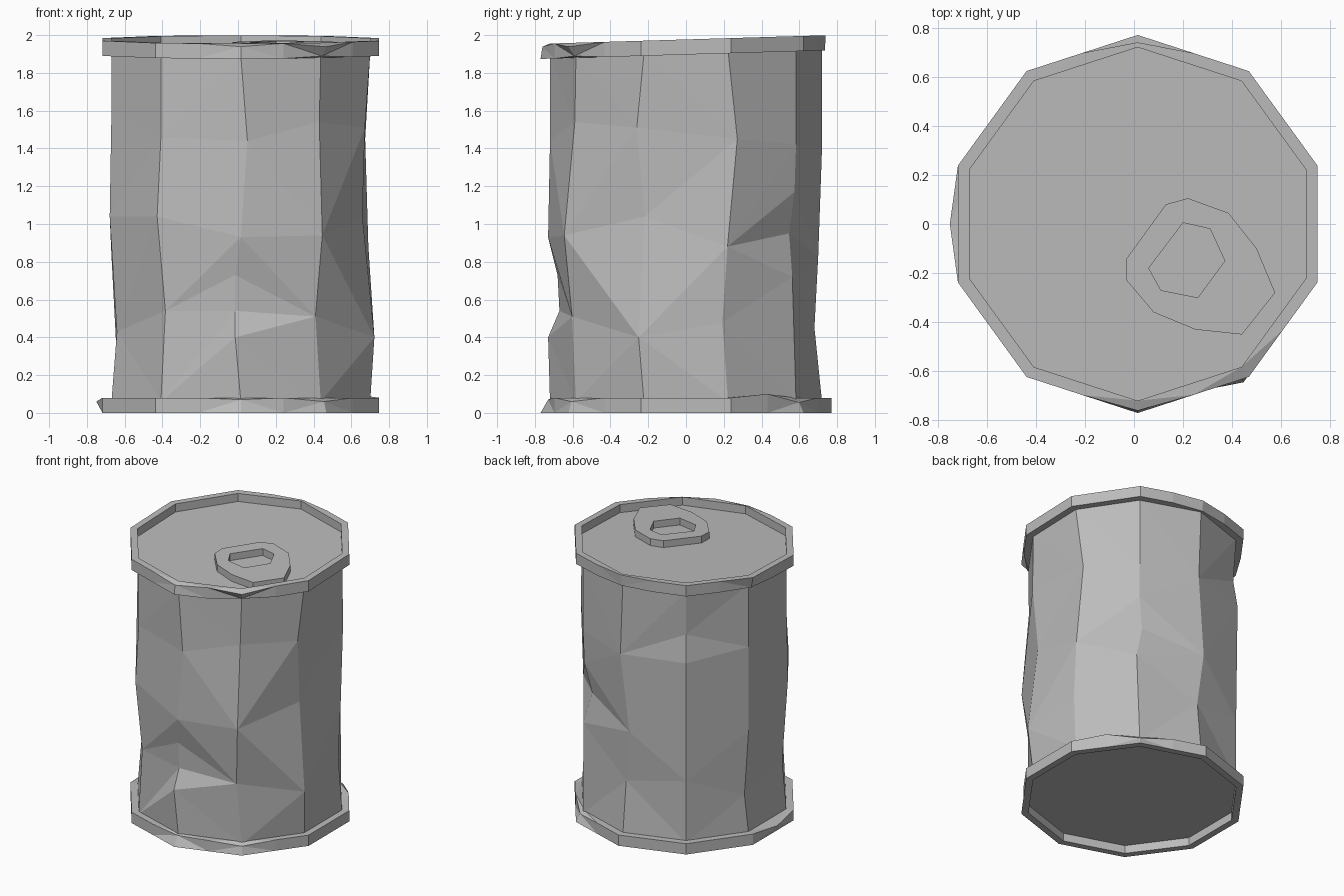
import bpy, bmesh
from math import cos, sin, pi, radians
from mathutils import Vector

SIDES = 10
CENTRE_X = 0.015
BODY_R, RIM_R = 0.72, 0.77
RIM_H, RECESS = 0.08, 0.06
TILT = 0.03          # the lid end leans slightly

cube = bpy.data.objects.get("Cube")
if cube:
    bpy.data.objects.remove(cube, do_unlink=True)

metal = bpy.data.materials.new("grey_metal")
metal.use_nodes = True
grey = (0.5, 0.5, 0.5, 1)
metal.diffuse_color = grey
shader = metal.node_tree.nodes["Principled BSDF"]
shader.inputs["Base Color"].default_value = grey
shader.inputs["Roughness"].default_value = 0.7


def finish(bm, name):
    bmesh.ops.recalc_face_normals(bm, faces=bm.faces)
    mesh = bpy.data.meshes.new(name)
    bm.to_mesh(mesh)
    bm.free()
    mesh.materials.append(metal)
    obj = bpy.data.objects.new(name, mesh)
    bpy.context.collection.objects.link(obj)
    return obj


def place(angle, radius, z, side=0.0, tilted=False):
    """Point around the axis, with a sideways shift and optional lean."""
    x = CENTRE_X + radius * cos(angle) - side * sin(angle)
    y = radius * sin(angle) + side * cos(angle)
    return Vector((x, y, z + TILT * y if tilted else z))


# Crumpled wall: for each corner, from the front going to +x,
# the dents as (height, radial shift, sideways shift)
dents = [
    [(.4, .01, -.03), (.54, -.05, -.03), (.73, -.04, -.03), (.93, .01, 0), (1.44, 0, .035)],
    [(.51, 0, -.035), (.94, .055, -.03), (1.54, 0, -.01)],
    [(.4, .03, -.02), (1.04, -.04, -.01), (1.51, -.015, -.045)],
    [(.48, -.02, -.025), (.88, -.01, 0), (1.45, -.01, .055)],
    [(.72, -.01, -.02), (.95, -.06, .02), (1.17, -.01, 0), (1.42, 0, 0)],
    [(.45, -.04, 0), (.83, -.02, .04), (1.4, 0, -.02)],
    [(.52, 0, 0), (1.4, .01, 0), (1.6, -.02, 0)],
    [(.35, -.02, -.02), (.83, 0, 0), (1.45, 0, 0)],
    [(.43, -.03, 0), (1.04, .01, 0), (1.6, 0, 0)],
    [(.54, -.02, .015), (1.04, .02, -.01), (1.46, 0, 0)],
]


def build_wall():
    bm = bmesh.new()
    columns = []
    for k, column in enumerate(dents):
        a = 2 * pi * k / SIDES - pi / 2
        pts = [place(a, BODY_R, RIM_H - .02)]
        pts += [place(a, BODY_R + dr, z, ds) for z, dr, ds in column]
        pts.append(place(a, BODY_R, 1.91, 0, True))
        columns.append([bm.verts.new(p) for p in pts])
    # Zip neighbouring columns together with triangles, lowest point first
    for k in range(SIDES):
        left, right = columns[k], columns[(k + 1) % SIDES]
        i = j = 0
        while i < len(left) - 1 or j < len(right) - 1:
            go_left = j == len(right) - 1 or (
                i < len(left) - 1 and left[i + 1].co.z < right[j + 1].co.z)
            nxt = left[i + 1] if go_left else right[j + 1]
            bm.faces.new((left[i], right[j], nxt))
            i, j = (i + 1, j) if go_left else (i, j + 1)
    return finish(bm, "crumpled_wall")


def build_rim(name, profile, chips, tilted):
    """Loft the profile round the can; chips move single points of a ring."""
    bm = bmesh.new()
    rings = []
    count = SIDES * 2
    for level, (radius, z) in enumerate(profile):
        ring = []
        for n in range(count):
            a = 2 * pi * n / count - pi / 2
            r = radius * (cos(pi / SIDES) if n % 2 else 1)
            dr, dz = chips.get((level, n), (0, 0))
            ring.append(bm.verts.new(place(a, r + dr, z + dz, 0, tilted)))
        rings.append(ring)
    for low, high in zip(rings, rings[1:]):
        for n in range(count):
            m = (n + 1) % count
            bm.faces.new((low[n], low[m], high[m], high[n]))
    bm.faces.new(rings[0])
    bm.faces.new(rings[-1])
    bmesh.ops.triangulate(bm, faces=[f for f in bm.faces if len(f.verts) == 4])
    return finish(bm, name)


def rim_profile(end, inward):
    """From the recessed disc, over the lip, to the inner edge of the rim."""
    return [(BODY_R, end + inward * RECESS), (BODY_R, end), (RIM_R, end),
            (RIM_R, end + inward * RIM_H), (BODY_R - .01, end + inward * RIM_H)]


# Ring-pull tab: flat outline with a hole, thickened
outer = [(-.03, -.14), (.13, .08), (.22, .105), (.385, .045), (.5, -.1),
         (.575, -.28), (.44, -.45), (.25, -.43), (.08, -.36), (-.03, -.23)]
hole = [(.06, -.18), (.2, .005), (.31, -.02), (.37, -.15), (.26, -.3), (.11, -.27)]


def build_tab(bottom, thickness):
    bm = bmesh.new()
    edges = []
    for loop in (outer, hole):
        vs = [bm.verts.new((x, y, bottom + TILT * y)) for x, y in loop]
        edges += [bm.edges.new((v, vs[(i + 1) % len(vs)])) for i, v in enumerate(vs)]
    bmesh.ops.triangle_fill(bm, edges=edges, use_beauty=True, normal=(0, 0, 1))
    grown = bmesh.ops.extrude_face_region(bm, geom=bm.faces[:])
    top = [g for g in grown["geom"] if isinstance(g, bmesh.types.BMVert)]
    bmesh.ops.translate(bm, verts=top, vec=(0, 0, thickness))
    return finish(bm, "pull_tab")


build_wall()
build_rim("bottom_rim", rim_profile(0, 1),
          {(3, 0): (-.04, -.01), (3, 2): (-.02, -.02), (3, 7): (0, .02),
           (3, 8): (-.03, -.025), (3, 15): (.033, -.02)}, False)
build_rim("top_rim", rim_profile(1.977, -1),
          {(2, 0): (-.01, -.015), (2, 2): (0, -.02), (3, 2): (-.04, .01),
           (2, 10): (-.03, 0), (3, 10): (-.035, 0), (3, 14): (-.02, 0)}, True)
build_tab(1.91, .058)
